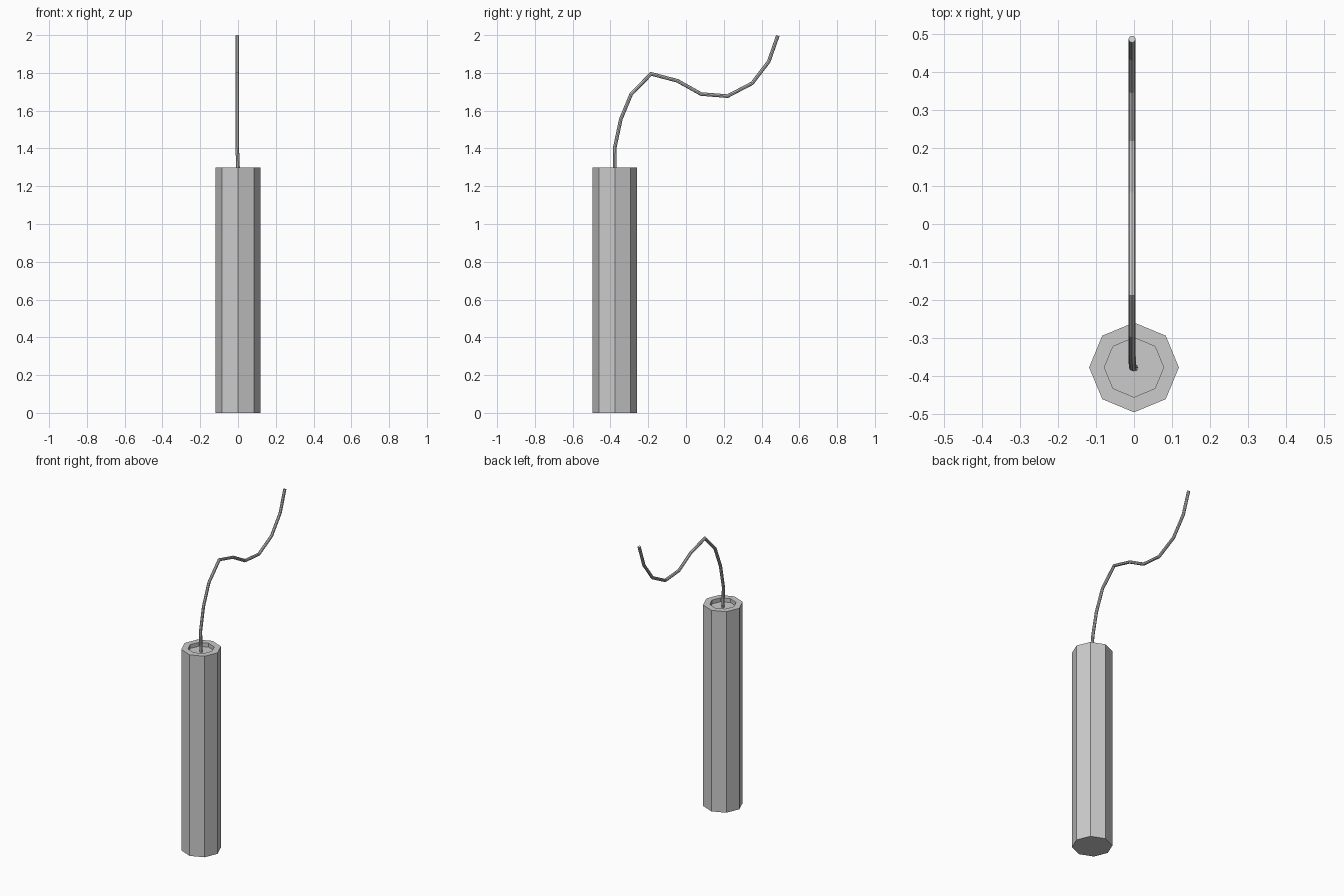
import bpy, bmesh, math
from mathutils import Vector

if "Cube" in bpy.data.objects:
    bpy.data.objects.remove(bpy.data.objects["Cube"])

def ring(bm, centre, u, v, sides):
    return [bm.verts.new(centre + u * math.cos(2 * math.pi * i / sides)
                         + v * math.sin(2 * math.pi * i / sides)) for i in range(sides)]

def loft(name, frames, sides=8):
    """Skin a chain of rings (centre, u, v) and cap both ends."""
    bm = bmesh.new()
    rings = [ring(bm, *f, sides) for f in frames]
    for a, b in zip(rings, rings[1:]):
        for i in range(sides):
            j = (i + 1) % sides
            bm.faces.new((a[i], a[j], b[j], b[i]))
    bm.faces.new(rings[0][::-1])
    bm.faces.new(rings[-1])
    bmesh.ops.recalc_face_normals(bm, faces=bm.faces)
    mesh = bpy.data.meshes.new(name)
    bm.to_mesh(mesh)
    bm.free()
    obj = bpy.data.objects.new(name, mesh)
    bpy.context.collection.objects.link(obj)
    return obj

# Octagonal stick with a shallow recess in the top
Y = -0.377
profile = [(0.118, 0), (0.118, 1.3), (0.078, 1.3), (0.078, 1.275)]
loft("stick_body", [(Vector((0, Y, z)), Vector((r, 0, 0)), Vector((0, r, 0)))
                    for r, z in profile])

# Wavy fuse: mitred tube along a path of (x, y, z)
path = [Vector(p) for p in [
    (0.001, -0.378, 1.27), (-0.004, -0.377, 1.405), (-0.005, -0.345, 1.555),
    (-0.005, -0.29, 1.688), (-0.005, -0.185, 1.795), (-0.005, -0.045, 1.758),
    (-0.005, 0.08, 1.688), (-0.005, 0.22, 1.677), (-0.005, 0.35, 1.745),
    (-0.005, 0.438, 1.86), (-0.005, 0.486, 1.997)]]
R = 0.0095
frames = []
for i, p in enumerate(path):
    d_in = (p - path[max(i - 1, 0)]).normalized()
    d_out = (path[min(i + 1, len(path) - 1)] - p).normalized()
    t = (d_in + d_out).normalized()
    side = Vector((1, 0, 0))
    normal = t.cross(side).normalized()
    mitre = R / max(t.dot(d_out if d_out.length else d_in), 0.5)
    frames.append((p, side * R, normal * mitre))
loft("fuse", frames)
